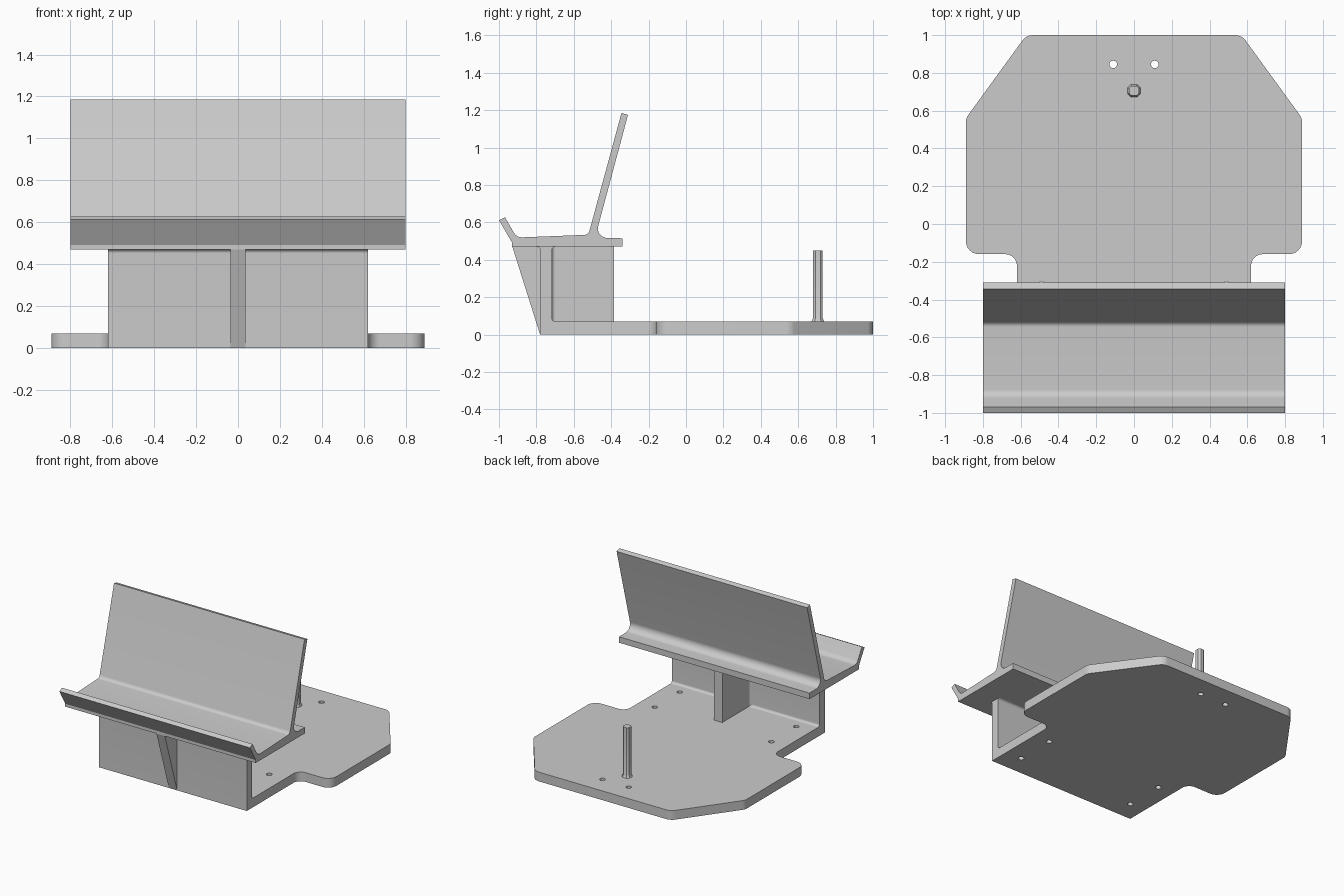
import bpy, bmesh, math
from mathutils import Vector

cube = bpy.data.objects.get("Cube")
if cube:
    bpy.data.objects.remove(cube, do_unlink=True)

grey = bpy.data.materials.new("light grey")
grey.use_nodes = True
grey.diffuse_color = (0.6, 0.6, 0.6, 1)
grey.node_tree.nodes["Principled BSDF"].inputs["Base Color"].default_value = (0.6, 0.6, 0.6, 1)


def rounded(points, steps=8):
    """Turn (u, v[, radius]) corners into an outline with arcs."""
    out = []
    for i, corner in enumerate(points):
        p = Vector(corner[:2])
        if len(corner) < 3:
            out.append(p)
            continue
        d1 = (Vector(points[i - 1][:2]) - p).normalized()
        d2 = (Vector(points[(i + 1) % len(points)][:2]) - p).normalized()
        r, half = corner[2], d1.angle(d2) / 2
        centre = p + (d1 + d2).normalized() * r / math.sin(half)
        a = p + d1 * r / math.tan(half) - centre
        b = p + d2 * r / math.tan(half) - centre
        out += [centre + a.lerp(b, k / steps).normalized() * r for k in range(steps + 1)]
    return out


def finish(name, bm):
    bmesh.ops.recalc_face_normals(bm, faces=bm.faces)
    mesh = bpy.data.meshes.new(name)
    bm.to_mesh(mesh)
    bm.free()
    mesh.materials.append(grey)
    ob = bpy.data.objects.new(name, mesh)
    bpy.context.collection.objects.link(ob)
    return ob


def loft(name, rings):
    """Skin equal-sized rings of points and cap both ends."""
    bm = bmesh.new()
    rings = [[bm.verts.new(p) for p in ring] for ring in rings]
    n = len(rings[0])
    for low, high in zip(rings, rings[1:]):
        for i in range(n):
            j = (i + 1) % n
            bm.faces.new((low[i], low[j], high[j], high[i]))
    bm.faces.new(rings[0])
    bm.faces.new(rings[-1])
    return finish(name, bm)


def extrude_x(name, points, half):
    pts = rounded(points)
    return loft(name, [[(x, u, v) for u, v in pts] for x in (-half, half)])


def extrude_z(name, points, z0, z1):
    pts = rounded(points)
    return loft(name, [[(u, v, z) for u, v in pts] for z in (z0, z1)])


def mirrored(points):
    return points + [(-p[0], *p[1:]) for p in reversed(points)]


parts = []

# Base plate with drilled screw holes
base = extrude_z("base_plate", mirrored([
    (0.62, -0.68), (0.62, -0.16, 0.06), (0.89, -0.16, 0.07),
    (0.89, 0.56, 0.07), (0.57, 1.0, 0.07)]), 0, 0.07)
parts.append(base)

holes = bmesh.new()
for x, y in ((0.11, 0.845), (0.49, -0.325), (0.49, -0.625)):
    for side in (-1, 1):
        ret = bmesh.ops.create_cone(holes, cap_ends=True, segments=20,
                                    radius1=0.02, radius2=0.02, depth=0.4)
        bmesh.ops.translate(holes, verts=ret["verts"], vec=(side * x, y, 0))
cutter = finish("hole_cutter", holes)
cutter.hide_render = True
cut = base.modifiers.new("holes", "BOOLEAN")
cut.operation, cut.solver, cut.object = "DIFFERENCE", "EXACT", cutter
bpy.context.view_layer.objects.active = base
bpy.ops.object.modifier_apply(modifier=cut.name)
bpy.data.objects.remove(cutter, do_unlink=True)

# Front wall with its foot and filleted joints
parts.append(extrude_x("front_wall", [
    (-0.78, 0), (-0.68, 0), (-0.68, 0.07), (-0.717, 0.07, 0.018),
    (-0.717, 0.47, 0.018), (-0.69, 0.47), (-0.69, 0.48), (-0.81, 0.48),
    (-0.81, 0.47), (-0.78, 0.47, 0.018)], 0.62))

# Tapered gusset in front of the wall and rib behind it
parts.append(extrude_x("front_gusset", [
    (-0.78, 0), (-0.76, 0), (-0.76, 0.475), (-0.93, 0.475)], 0.035))
parts.append(extrude_z("rear_rib", mirrored([
    (0.06, -0.74), (0.06, -0.717), (0.035, -0.717, 0.018), (0.035, -0.385)]), 0.065, 0.475))

# Shelf, front lip and leaning back panel as one profile
parts.append(extrude_x("cradle", [
    (-0.93, 0.47), (-0.93, 0.492), (-1.0, 0.612), (-0.968, 0.628),
    (-0.905, 0.519, 0.05), (-0.522, 0.534, 0.03), (-0.345, 1.185),
    (-0.31, 1.175), (-0.486, 0.519, 0.05), (-0.34, 0.515), (-0.34, 0.47)], 0.8))

# Upright pin with chamfered corners and a flared foot
rings = []
for z, w in ((0.065, 0.036), (0.076, 0.031), (0.09, 0.026), (0.45, 0.026)):
    c = w * 0.5
    rings.append([(x, 0.705 + y, z) for x, y in (
        (w, -c), (w, c), (c, w), (-c, w), (-w, c), (-w, -c), (-c, -w), (c, -w))])
parts.append(loft("pin", rings))

# Smooth fillets, sharp edges elsewhere
bpy.ops.object.select_all(action="DESELECT")
for ob in parts:
    ob.select_set(True)
bpy.context.view_layer.objects.active = base
bpy.ops.object.shade_smooth_by_angle(angle=math.radians(30))
